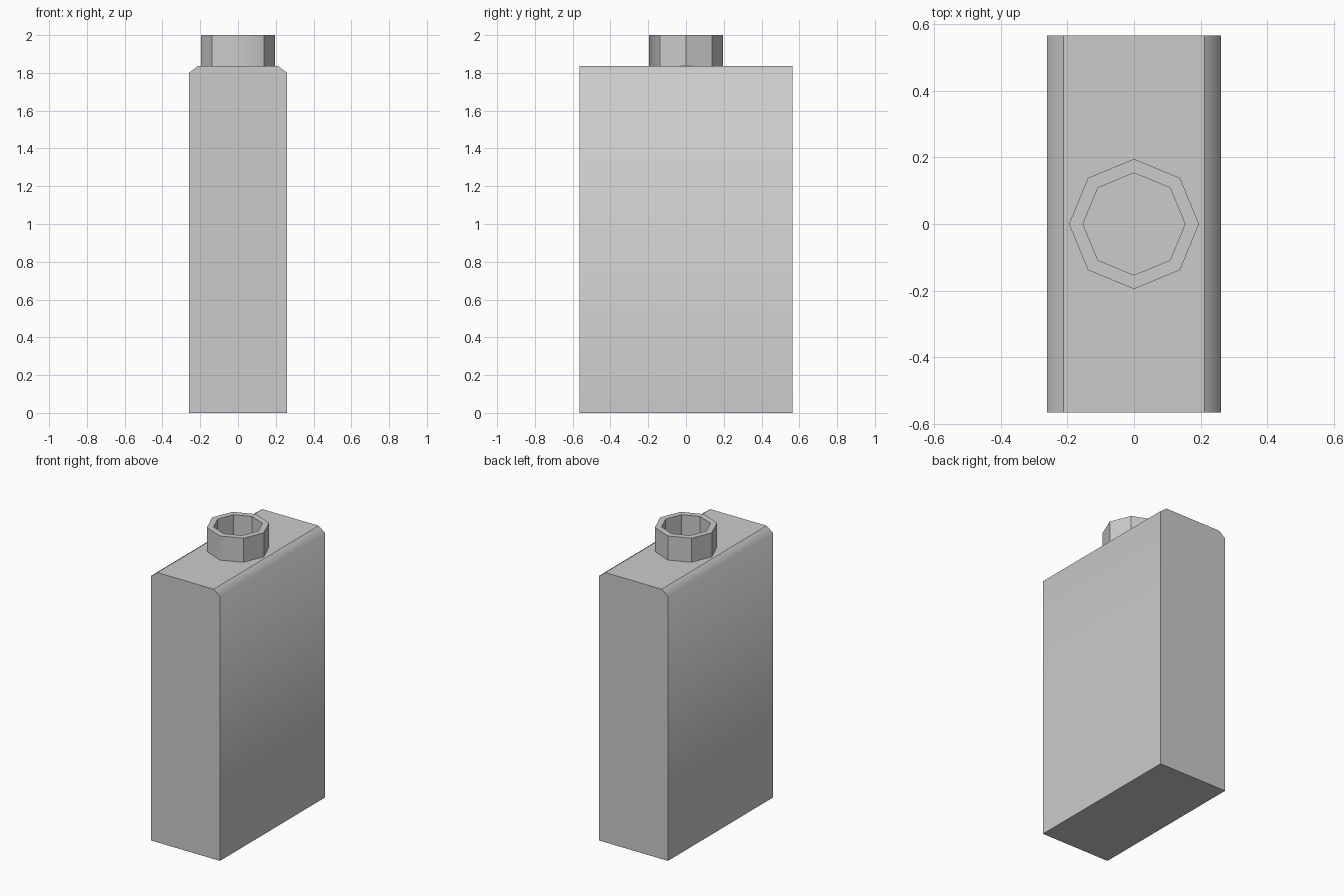
import bpy, bmesh
from math import cos, sin, tau

if "Cube" in bpy.data.objects:
    bpy.data.objects.remove(bpy.data.objects["Cube"])

TOP = 1.836


def finish(name, bm, soft):
    """Make an object; edges are sharp unless soft(edge) is true."""
    bmesh.ops.recalc_face_normals(bm, faces=bm.faces)
    for f in bm.faces:
        f.smooth = True
    for e in bm.edges:
        e.smooth = soft(e)
    mesh = bpy.data.meshes.new(name)
    bm.to_mesh(mesh)
    bm.free()
    obj = bpy.data.objects.new(name, mesh)
    bpy.context.collection.objects.link(obj)
    return obj


# Body: bevelled-shoulder profile extruded front to back
half = [(0.26, 0), (0.26, 1.80), (0.212, TOP)]
profile = half + [(-x, z) for x, z in reversed(half)]
bm = bmesh.new()
face = bm.faces.new([bm.verts.new((x, -0.565, z)) for x, z in profile])
ext = bmesh.ops.extrude_face_region(bm, geom=[face], use_keep_orig=True)
moved = [g for g in ext["geom"] if isinstance(g, bmesh.types.BMVert)]
bmesh.ops.translate(bm, verts=moved, vec=(0, 1.13, 0))


def shoulder(e):
    # long edge between the side wall and the bevel shades smoothly
    return all(abs(v.co.z - 1.80) < 1e-4 for v in e.verts) and \
        abs(e.verts[0].co.x - e.verts[1].co.x) < 1e-4


finish("bottle_body", bm, shoulder)

# Neck: open octagonal tube standing on the body
N = 8
bm = bmesh.new()
rings = [[bm.verts.new((r * cos(tau * i / N), r * sin(tau * i / N), z))
          for i in range(N)]
         for r, z in [(0.195, TOP), (0.195, 2.0), (0.153, 2.0), (0.153, TOP)]]
for a, b in zip(rings, rings[1:]):
    for i in range(N):
        j = (i + 1) % N
        bm.faces.new((a[i], a[j], b[j], b[i]))


def front_corner(e):
    # only the front vertical corner is soft
    return all(abs(v.co.x) < 1e-4 and v.co.y < -0.19 for v in e.verts)


finish("bottle_neck", bm, front_corner)
